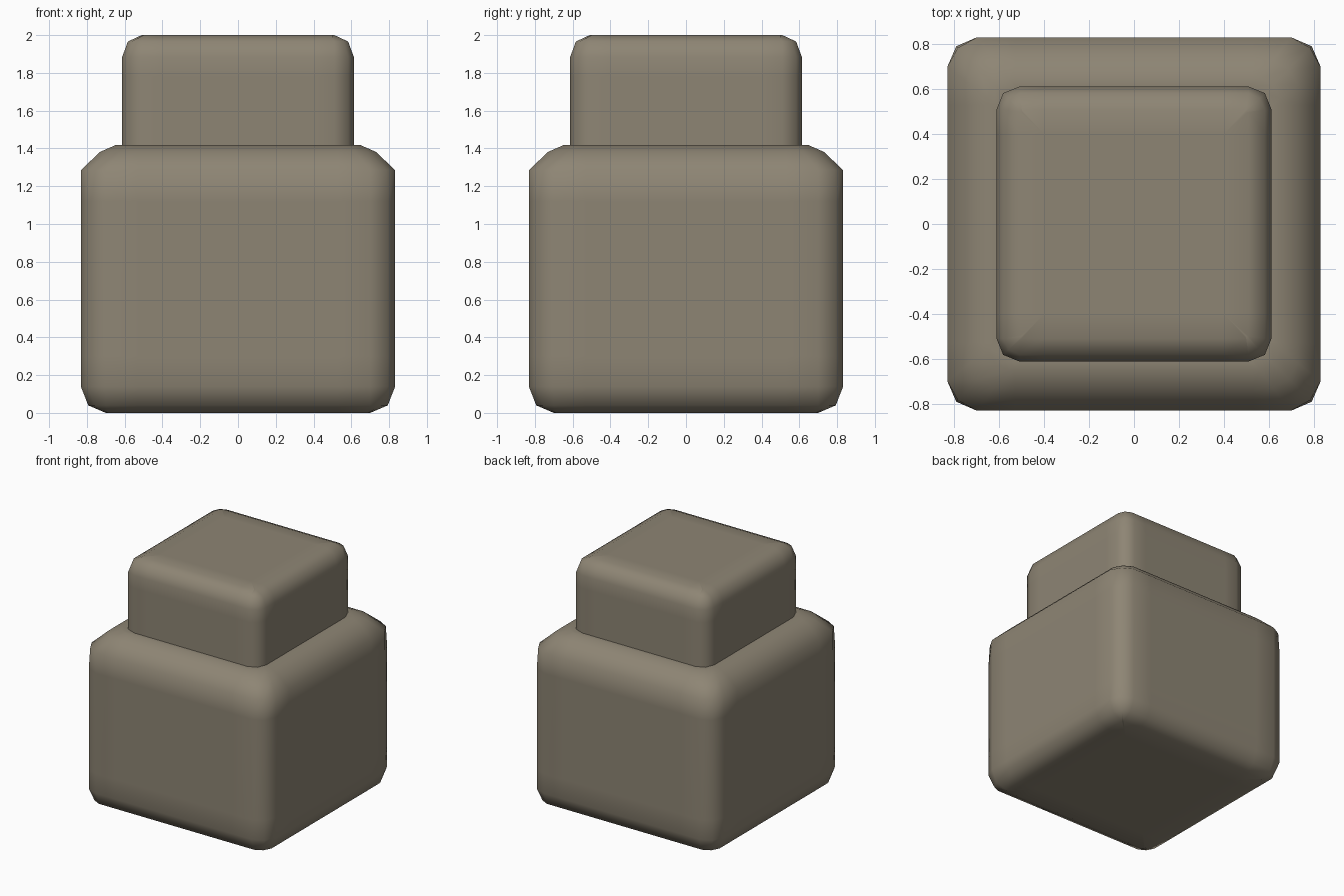
import bpy, bmesh, math

if "Cube" in bpy.data.objects:
    bpy.data.objects.remove(bpy.data.objects["Cube"])

mat = bpy.data.materials.new("taupe")
mat.diffuse_color = (0.27, 0.235, 0.175, 1)
mat.use_nodes = True
mat.node_tree.nodes["Principled BSDF"].inputs["Base Color"].default_value = mat.diffuse_color


def ring_points(half, start, corner, inner):
    """Rounded square: half width, where the rounding starts, corner point, inner support loop."""
    side = [(half, -inner), (half, inner), (half, start), (corner, corner), (start, half)]
    pts = []
    for _ in range(4):
        pts += side
        side = [(-y, x) for x, y in side]
    return pts


def loft(name, rings, inner, cap_bottom, cap_top):
    bm = bmesh.new()
    loops = [[bm.verts.new((x, y, z)) for x, y in ring_points(h, s, c, inner if h > inner else h)]
             for z, h, s, c in rings]
    for a, b in zip(loops, loops[1:]):
        n = len(a)
        for i in range(n):
            j = (i + 1) % n
            bm.faces.new((a[i], a[j], b[j], b[i]))
    if cap_bottom:
        bm.faces.new(loops[0][::-1])
    if cap_top:
        bm.faces.new(loops[-1])
    bmesh.ops.remove_doubles(bm, verts=bm.verts, dist=0.0005)
    me = bpy.data.meshes.new(name)
    bm.to_mesh(me)
    bm.free()
    me.materials.append(mat)
    ob = bpy.data.objects.new(name, me)
    bpy.context.collection.objects.link(ob)
    bpy.context.view_layer.objects.active = ob
    ob.select_set(True)
    bpy.ops.object.shade_smooth_by_angle(angle=math.radians(55))
    ob.select_set(False)


# Large lower block with rounded edges, ending in a narrow flat shoulder
# each ring: z, half width, rounding start, corner point
loft("lower_block", [
    (0.0, 0.53, 0.53, 0.53),
    (0.0, 0.70, 0.69, 0.685),
    (0.04, 0.793, 0.70, 0.762),
    (0.14, 0.832, 0.70, 0.792),
    (0.30, 0.832, 0.70, 0.792),
    (1.12, 0.832, 0.70, 0.792),
    (1.285, 0.832, 0.70, 0.785),
    (1.382, 0.73, 0.62, 0.69),
    (1.417, 0.65, 0.56, 0.62),
    (1.417, 0.613, 0.51, 0.583),
], 0.53, True, False)

# Smaller upper block standing on the shoulder
loft("upper_block", [
    (1.417, 0.613, 0.51, 0.583),
    (1.78, 0.613, 0.51, 0.583),
    (1.885, 0.613, 0.51, 0.583),
    (1.966, 0.583, 0.51, 0.560),
    (2.0, 0.51, 0.50, 0.498),
    (2.0, 0.40, 0.40, 0.40),
], 0.40, False, True)
